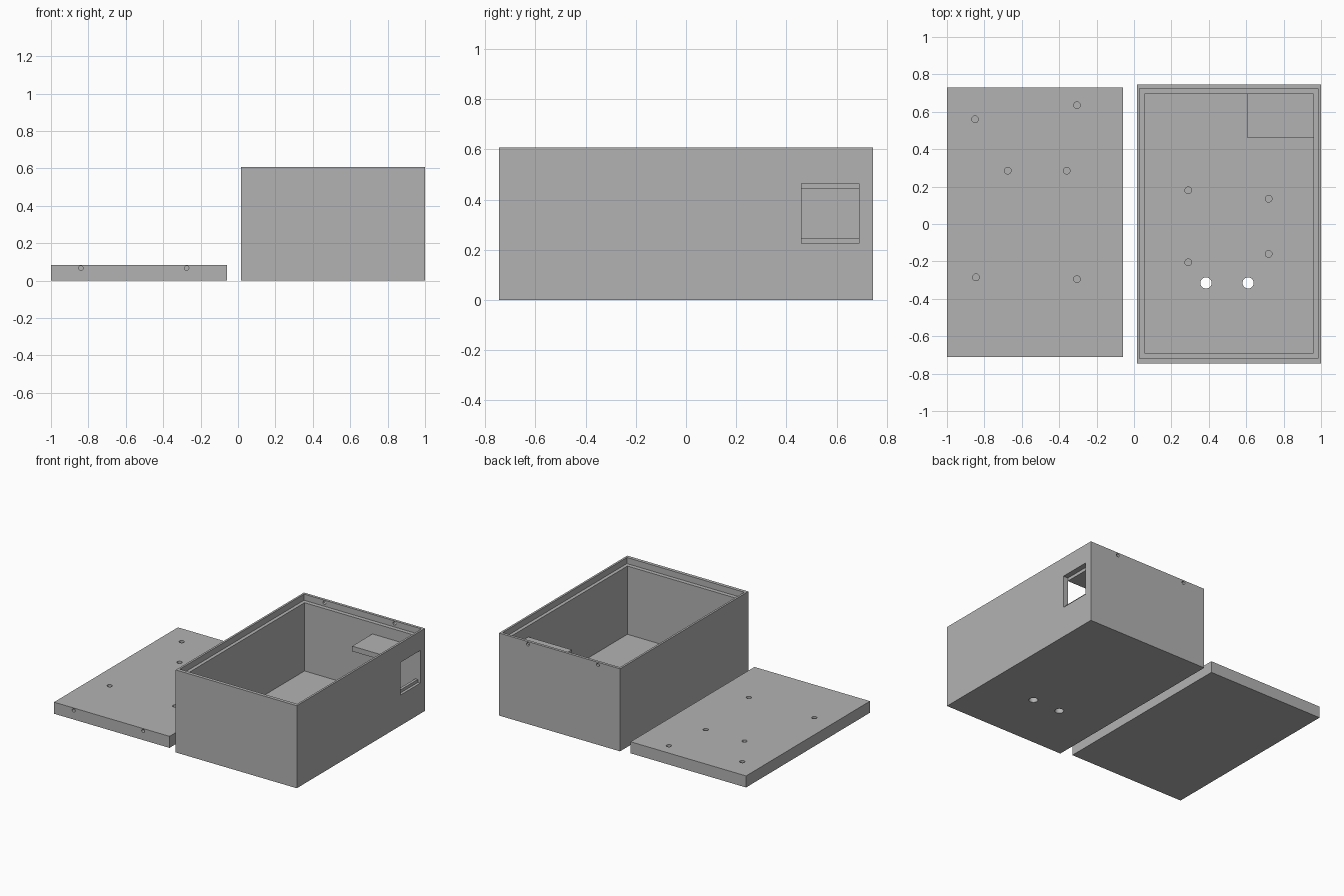
import bpy
from math import radians

default = bpy.data.objects.get("Cube")
if default:
    bpy.data.objects.remove(default)

grey = bpy.data.materials.new("plain grey")
grey.use_nodes = True
colour = (0.45, 0.45, 0.45, 1)
grey.diffuse_color = colour
grey.node_tree.nodes["Principled BSDF"].inputs["Base Color"].default_value = colour


def block(name, x, y, z):
    """Box from (low, high) ranges on each axis."""
    centre = [(a + b) / 2 for a, b in (x, y, z)]
    bpy.ops.mesh.primitive_cube_add(size=1, location=centre)
    ob = bpy.context.object
    ob.name = name
    ob.scale = [b - a for a, b in (x, y, z)]
    bpy.ops.object.transform_apply(location=True, rotation=True, scale=True)
    ob.data.materials.append(grey)
    return ob


def drill(centre, radius, depth, along_y=False):
    """Cylinder used as a cutter."""
    bpy.ops.mesh.primitive_cylinder_add(
        vertices=24, radius=radius, depth=depth, location=centre,
        rotation=(radians(90) if along_y else 0, 0, 0))
    ob = bpy.context.object
    ob.data.materials.append(grey)
    return ob


def cut(target, cutter):
    """Subtract the cutter, then discard it."""
    mod = target.modifiers.new("cut", 'BOOLEAN')
    mod.operation = 'DIFFERENCE'
    mod.solver = 'EXACT'
    mod.object = cutter
    bpy.context.view_layer.objects.active = target
    bpy.ops.object.modifier_apply(modifier=mod.name)
    bpy.data.objects.remove(cutter)


TOP, FLOOR = 0.607, 0.06
SCREW_Z = TOP - 0.02

# Open box with a stepped rim for the lid
box = block("box_body", (0.015, 1), (-0.745, 0.745), (0, TOP))
cut(box, block("cavity", (0.055, 0.96), (-0.69, 0.695), (FLOOR, 0.8)))
cut(box, block("rim_step", (0.03, 0.985), (-0.72, 0.725), (TOP - 0.045, 0.8)))

# Socket window in the right wall
cut(box, block("window", (0.94, 1.1), (0.46, 0.69), (0.225, 0.465)))

# Blind mounting holes and two through holes in the floor
for x, y in [(0.29, 0.18), (0.72, 0.135), (0.29, -0.205), (0.72, -0.16)]:
    cut(box, drill((x, y, FLOOR), 0.018, 0.06))
for x in (0.385, 0.61):
    cut(box, drill((x, -0.315, 0), 0.03, 0.3))

# Screw holes through the back rim
for x in (0.195, 0.765):
    cut(box, drill((x, 0.74, SCREW_Z), 0.012, 0.1, True))

# Shelf above the window and the sill below it
block("socket_shelf", (0.607, 0.961), (0.46, 0.696), (0.442, 0.48))
block("window_sill", (0.96, 0.98), (0.46, 0.69), (0.224, 0.247))

# Lid lying beside the box
LID = 0.085
lid = block("lid", (-1, -0.06), (-0.71, 0.73), (0, LID))
for x, y in [(-0.85, 0.56), (-0.305, 0.635), (-0.675, 0.285),
             (-0.36, 0.285), (-0.845, -0.285), (-0.305, -0.295)]:
    cut(lid, drill((x, y, LID), 0.018, 0.08))
for x in (-0.84, -0.275):
    cut(lid, drill((x, -0.71, 0.067), 0.012, 0.1, True))
